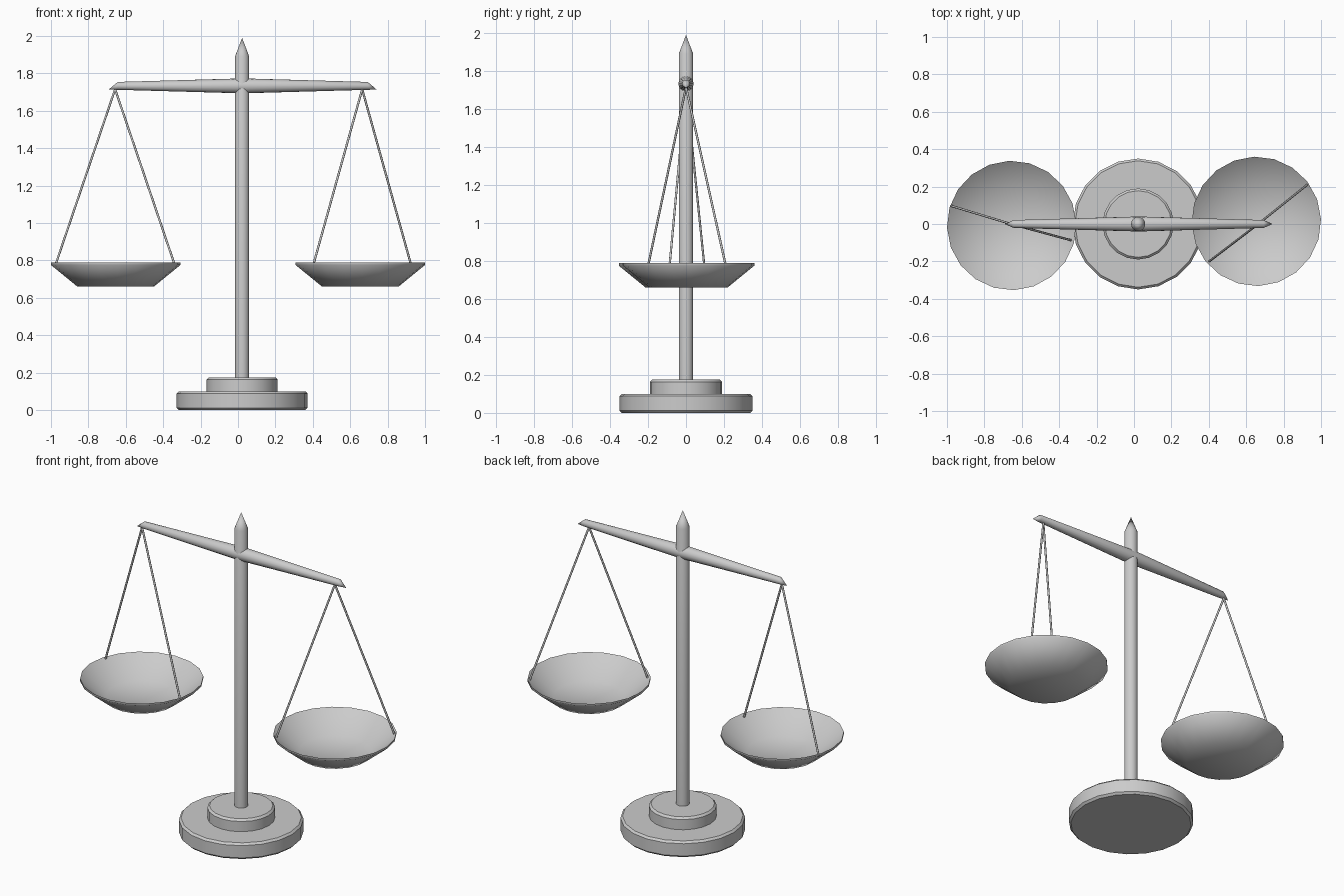
import bpy, bmesh
from math import sin, cos, tau, radians
from mathutils import Vector

if "Cube" in bpy.data.objects:
    bpy.data.objects.remove(bpy.data.objects["Cube"])

CX = 0.022  # stand axis


def finish(name, bm, angle):
    bmesh.ops.recalc_face_normals(bm, faces=bm.faces)
    me = bpy.data.meshes.new(name)
    bm.to_mesh(me)
    bm.free()
    ob = bpy.data.objects.new(name, me)
    bpy.context.collection.objects.link(ob)
    bpy.ops.object.select_all(action='DESELECT')
    ob.select_set(True)
    bpy.context.view_layer.objects.active = ob
    bpy.ops.object.shade_smooth_by_angle(angle=radians(angle))
    return ob


def lathe(name, profile, sides, loc, turn=0, angle=30):
    """Spin (radius, z) points round z; radius 0 closes to a point."""
    bm = bmesh.new()
    rings = []
    for r, z in profile:
        n = sides if r else 1
        rings.append([bm.verts.new((r * cos(tau * i / sides + turn),
                                    r * sin(tau * i / sides + turn), z)) for i in range(n)])
    for a, b in zip(rings, rings[1:]):
        for i in range(sides):
            j = (i + 1) % sides
            quad = [a[i % len(a)], a[j % len(a)], b[j % len(b)], b[i % len(b)]]
            bm.faces.new(list(dict.fromkeys(quad)))
    ob = finish(name, bm, angle)
    ob.location = loc
    return ob


def rod(name, a, b, radius):
    a, b = Vector(a), Vector(b)
    bm = bmesh.new()
    bmesh.ops.create_cone(bm, cap_ends=True, segments=8, radius1=radius,
                          radius2=radius, depth=(b - a).length)
    ob = finish(name, bm, 50)
    ob.location = (a + b) / 2
    ob.rotation_euler = (b - a).to_track_quat('Z', 'Y').to_euler()
    return ob


# stepped base with small bevels
lathe("base", [(0, 0), (0.338, 0), (0.35, 0.012), (0.35, 0.088), (0.338, 0.1), (0, 0.1)],
      20, (CX, 0, 0))
lathe("base_step", [(0, 0.09), (0.19, 0.09), (0.19, 0.163), (0.178, 0.175), (0, 0.175)],
      20, (CX, 0, 0))

# pole with pointed top
lathe("pole", [(0, 0.16), (0.038, 0.16), (0.038, 1.89), (0, 1.99)], 16, (CX, 0, 0))

# tapered beam whose end points droop to the underside
beam = lathe("beam", [(0, -0.717), (0.021, -0.668), (0.04, 0), (0.021, 0.668), (0, 0.717)],
             16, (CX + 0.003, 0, 1.733))
for v in beam.data.vertices:
    if abs(v.co.z) > 0.7:
        v.co.x = 0.02
beam.rotation_euler = (0, radians(90), 0)

# dishes, each hung on a pair of cords
dish = [(0, 0.66), (0.205, 0.66), (0.346, 0.775), (0.346, 0.788), (0.2, 0.675), (0, 0.672)]
for side, pan, hook, turn in (("left", (-0.654, -0.008, 0), -0.657, -16),
                              ("right", (0.654, 0.014, 0), 0.664, 38)):
    t = radians(turn)
    lathe(side + "_dish", dish, 20, pan, t, 60)
    for k, s in enumerate((-1, 1)):
        rod(f"{side}_cord_{k + 1}", (hook, 0, 1.715),
            (hook + s * 0.333 * cos(t), 0.005 + s * 0.333 * sin(t), 0.772), 0.006)
